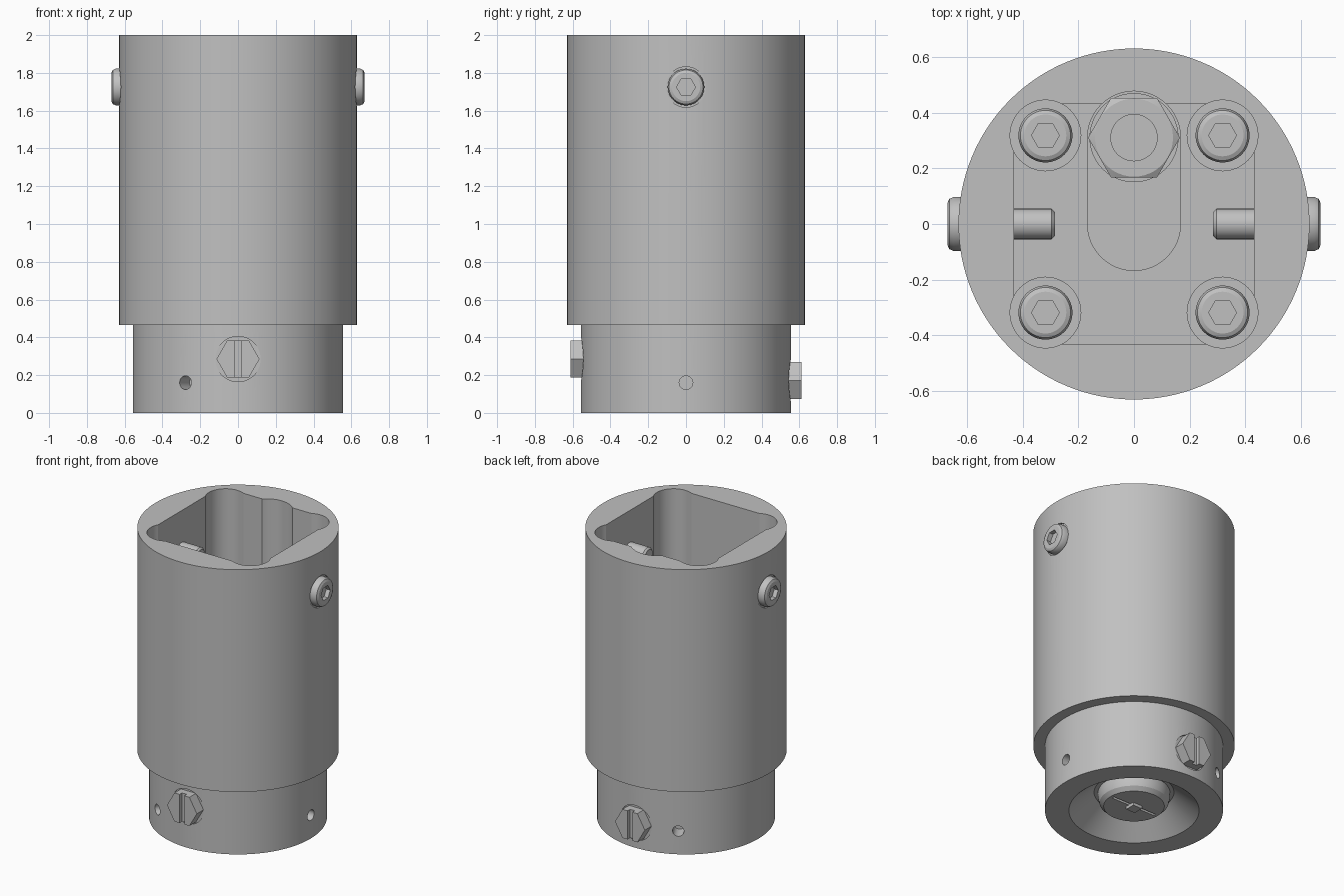
import bpy, bmesh, math
from mathutils import Matrix, Vector

if "Cube" in bpy.data.objects:
    bpy.data.objects.remove(bpy.data.objects["Cube"], do_unlink=True)

steel = bpy.data.materials.new("grey metal")
grey = (0.53, 0.53, 0.53, 1)
steel.use_nodes = True
steel.diffuse_color = grey
steel.node_tree.nodes["Principled BSDF"].inputs["Base Color"].default_value = grey


def place(loc, direction):
    """Matrix that moves local z onto the direction, keeping local y upright."""
    d = Vector(direction)
    if abs(d.z) > 0.9:
        rot = Matrix.Rotation(0 if d.z > 0 else math.pi, 4, 'X')
    else:
        rot = d.to_track_quat('Z', 'Y').to_matrix().to_4x4()
    return Matrix.Translation(loc) @ rot


def finish(name, bm, matrix):
    bmesh.ops.recalc_face_normals(bm, faces=bm.faces)
    bm.transform(matrix)
    mesh = bpy.data.meshes.new(name)
    bm.to_mesh(mesh)
    bm.free()
    mesh.materials.append(steel)
    ob = bpy.data.objects.new(name, mesh)
    bpy.context.collection.objects.link(ob)
    return ob


def lathe(name, profile, segs=48, matrix=Matrix()):
    """Revolve (radius, z) points about z; radius 0 makes a pole."""
    bm = bmesh.new()
    rings = []
    for r, z in profile:
        n = segs if r > 0 else 1
        rings.append([bm.verts.new((r * math.cos(2 * math.pi * i / segs),
                                    r * math.sin(2 * math.pi * i / segs), z)) for i in range(n)])
    for a, b in zip(rings, rings[1:]):
        for i in range(segs):
            j = (i + 1) % segs
            corners = [a[i % len(a)], a[j % len(a)], b[j % len(b)], b[i % len(b)]]
            bm.faces.new(list(dict.fromkeys(corners)))
    return finish(name, bm, matrix)


def prism(name, r, z0, z1, segs=48, matrix=Matrix()):
    return lathe(name, [(0, z0), (r, z0), (r, z1), (0, z1)], segs, matrix)


def box(name, size, centre, matrix=Matrix()):
    bm = bmesh.new()
    bmesh.ops.create_cube(bm, size=1)
    return finish(name, bm, matrix @ Matrix.Translation(centre) @ Matrix.Diagonal((*size, 1)))


def activate(ob):
    bpy.ops.object.select_all(action='DESELECT')
    ob.select_set(True)
    bpy.context.view_layer.objects.active = ob


def cut(ob, *cutters):
    activate(ob)
    for c in cutters:
        mod = ob.modifiers.new("cut", 'BOOLEAN')
        mod.operation, mod.solver, mod.object = 'DIFFERENCE', 'EXACT', c
        bpy.ops.object.modifier_apply(modifier=mod.name)
        bpy.data.objects.remove(c, do_unlink=True)


def smooth(ob):
    activate(ob)
    bpy.ops.object.shade_smooth_by_angle(angle=math.radians(25))


def socket_screw(name, matrix, r, height, shaft, length):
    """Rounded head with a hexagon socket and a chamfered shaft."""
    ob = lathe(name, [(0, height), (r - .022, height), (r - .007, height - .007),
                      (r, height - .022), (r, 0), (shaft, 0), (shaft, .012 - length),
                      (shaft - .012, -length), (0, -length)], 48, matrix)
    cut(ob, prism("socket", .05, height - .03, height + .1, 6, matrix))
    smooth(ob)


# Stepped round body with a conical recess underneath
body = lathe("body", [(0, .13), (.25, .13), (.407, 0), (.557, 0), (.557, .465),
                      (.63, .465), (.63, 2), (0, 2)], 128)

# Square cavity with round corner lobes
FLOOR, TOP, LOBE = .9, 2.2, .318
height, middle = TOP - FLOOR, (TOP + FLOOR) / 2
cut(body, box("cavity_a", (.86, 2 * LOBE, height), (0, 0, middle)),
    box("cavity_b", (2 * LOBE, .86, height), (0, 0, middle)))
corners = [(x, y) for x in (-LOBE, LOBE) for y in (-LOBE, LOBE)]
for x, y in corners:
    cut(body, prism("lobe", .127, .7, TOP, 48, Matrix.Translation((x, y, 0))))

# Long slot in the floor, running up the back wall
bm = bmesh.new()
outline = []
for i in range(50):
    a = math.pi * (i if i < 25 else i - 1) / 24
    outline.append(bm.verts.new((.167 * math.cos(a), .167 * math.sin(a) + (.31 if i < 25 else 0), .75)))
base = bm.faces.new(outline)
top = bmesh.ops.extrude_face_region(bm, geom=[base])["geom"]
bmesh.ops.translate(bm, vec=(0, 0, TOP - .75), verts=[v for v in top if isinstance(v, bmesh.types.BMVert)])
cut(body, finish("slot", bm, Matrix()))

# Spot faces for the side screws and hexagon bolts
sides = {"left": (1, 0, 0), "right": (-1, 0, 0)}
bolts = {"front": ((0, -1, 0), .285), "back": ((0, 1, 0), .172)}
for d in sides.values():
    cut(body, prism("spot", .107, .618, .8, 48, place((0, 0, 1.725), d)))
for d, z in bolts.values():
    cut(body, prism("spot", .12, .54, .8, 48, place((0, 0, z), d)))

# Three radial holes around the base
for deg in (0, 120, 240):
    a = math.radians(deg)
    cut(body, prism("hole", .036, .45, .8, 32, place((0, 0, .16), (math.cos(a), math.sin(a), 0))))
smooth(body)

# Side clamping screws
for side, d in sides.items():
    socket_screw(side + "_clamp_screw", place(Vector(d) * .617 + Vector((0, 0, 1.725)), d),
                 .097, .053, .055, .333)

# Corner screws inside the cavity
for n, (x, y) in enumerate(corners):
    socket_screw(f"corner_screw_{n + 1}", Matrix.Translation((x, y, .7)), .097, .12, .05, .1)

# Slotted hexagon bolts on the base
for side, (d, z) in bolts.items():
    m = place((0, 0, z), d)
    bolt = prism(side + "_hex_bolt", .114, .5, .612, 6, m)
    cut(bolt, box("groove", (.036, .4, .06), (0, 0, .615), m))

# Washer, nut and stud in the cavity slot
spot = Matrix.Translation((0, .31, .75))
smooth(prism("washer", .16, -.01, .03, 48, spot))
nut = prism("nut", .165, .03, .17, 6, spot)
cone = lathe("nut_chamfer", [(0, 0), (.2, 0), (.2, .135), (.14, .17), (0, .17)], 48, spot)
activate(nut)
trim = nut.modifiers.new("chamfer", 'BOOLEAN')
trim.operation, trim.solver, trim.object = 'INTERSECT', 'EXACT', cone
bpy.ops.object.modifier_apply(modifier=trim.name)
bpy.data.objects.remove(cone, do_unlink=True)
smooth(nut)
smooth(prism("stud", .085, -.01, .19, 48, spot))

# Contact button under the base, with a narrow groove and a central pin
under = place((0, 0, .14), (0, 0, -1))
button = lathe("contact_button", [(0, 0), (.225, 0), (.225, .05), (.215, .085),
                                  (.19, .11), (0, .11)], 64, under)
cut(button, box("groove", (.34, .018, .06), (0, 0, .115), under))
smooth(button)
box("contact_pin", (.07, .07, .06), (0, 0, .1), under)
